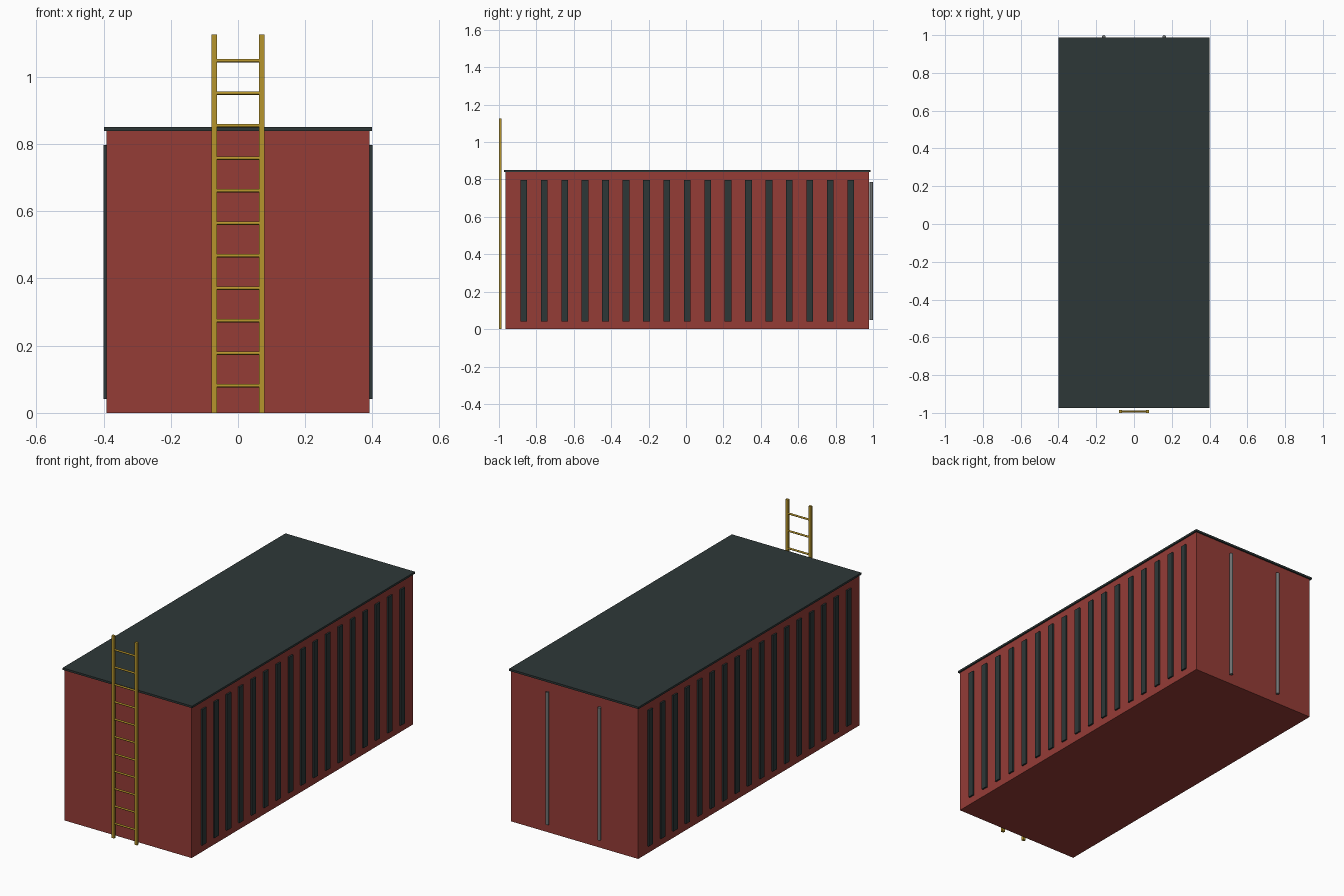
import bpy
import bmesh
from mathutils import Matrix, Vector

cube = bpy.data.objects.get("Cube")
if cube:
    bpy.data.objects.remove(cube, do_unlink=True)


def material(name, rgb):
    mat = bpy.data.materials.new(name)
    mat.use_nodes = True
    color = (*rgb, 1)
    mat.diffuse_color = color
    mat.node_tree.nodes["Principled BSDF"].inputs["Base Color"].default_value = color
    return mat


red = material("brick red", (0.30, 0.045, 0.037))
dark = material("dark slate", (0.027, 0.039, 0.039))
yellow = material("ladder yellow", (0.47, 0.30, 0.025))
grey = material("steel grey", (0.16, 0.17, 0.17))


def finish(name, bm, mat):
    mesh = bpy.data.meshes.new(name)
    bm.to_mesh(mesh)
    bm.free()
    mesh.materials.append(mat)
    obj = bpy.data.objects.new(name, mesh)
    bpy.context.collection.objects.link(obj)
    return obj


def box(name, low, high, mat):
    low, high = Vector(low), Vector(high)
    bm = bmesh.new()
    bmesh.ops.create_cube(bm, size=1, matrix=Matrix.Translation((low + high) / 2)
                          @ Matrix.Diagonal((*(high - low), 1)))
    return finish(name, bm, mat)


def rod(name, center, radius, length, axis, mat):
    bm = bmesh.new()
    turn = Matrix.Rotation(1.5708, 4, "Y") if axis == "X" else Matrix()
    bmesh.ops.create_cone(bm, cap_ends=True, segments=12, radius1=radius,
                          radius2=radius, depth=length,
                          matrix=Matrix.Translation(center) @ turn)
    obj = finish(name, bm, mat)
    for face in obj.data.polygons:
        face.use_smooth = len(face.vertices) == 4
    return obj


# Container body and overhanging roof plate
box("container_body", (-0.391, -0.966, 0), (0.391, 0.979, 0.84), red)
box("roof_plate", (-0.399, -0.973, 0.839), (0.399, 0.987, 0.85), dark)

# Raised ribs along both long walls
for side, sign in (("left", 1), ("right", -1)):
    for i in range(17):
        y = -0.867 + i * 0.1092
        x1, x2 = sorted((sign * 0.385, sign * 0.4))
        box(f"{side}_rib_{i + 1}", (x1, y - 0.018, 0.041), (x2, y + 0.018, 0.797), dark)

# Locking bars on the back doors
for side, x in (("left", 0.16), ("right", -0.16)):
    rod(f"{side}_door_bar", (x, 0.991, 0.418), 0.009, 0.737, "Z", grey)

# Ladder standing just off the front wall
for side, x in (("left", 0.071), ("right", -0.071)):
    box(f"{side}_ladder_rail", (x - 0.008, -1, 0), (x + 0.008, -0.986, 1.126), yellow)
for i in range(11):
    rod(f"ladder_rung_{i + 1}", (0, -0.993, 0.081 + i * 0.0967), 0.005, 0.136, "X", yellow)
